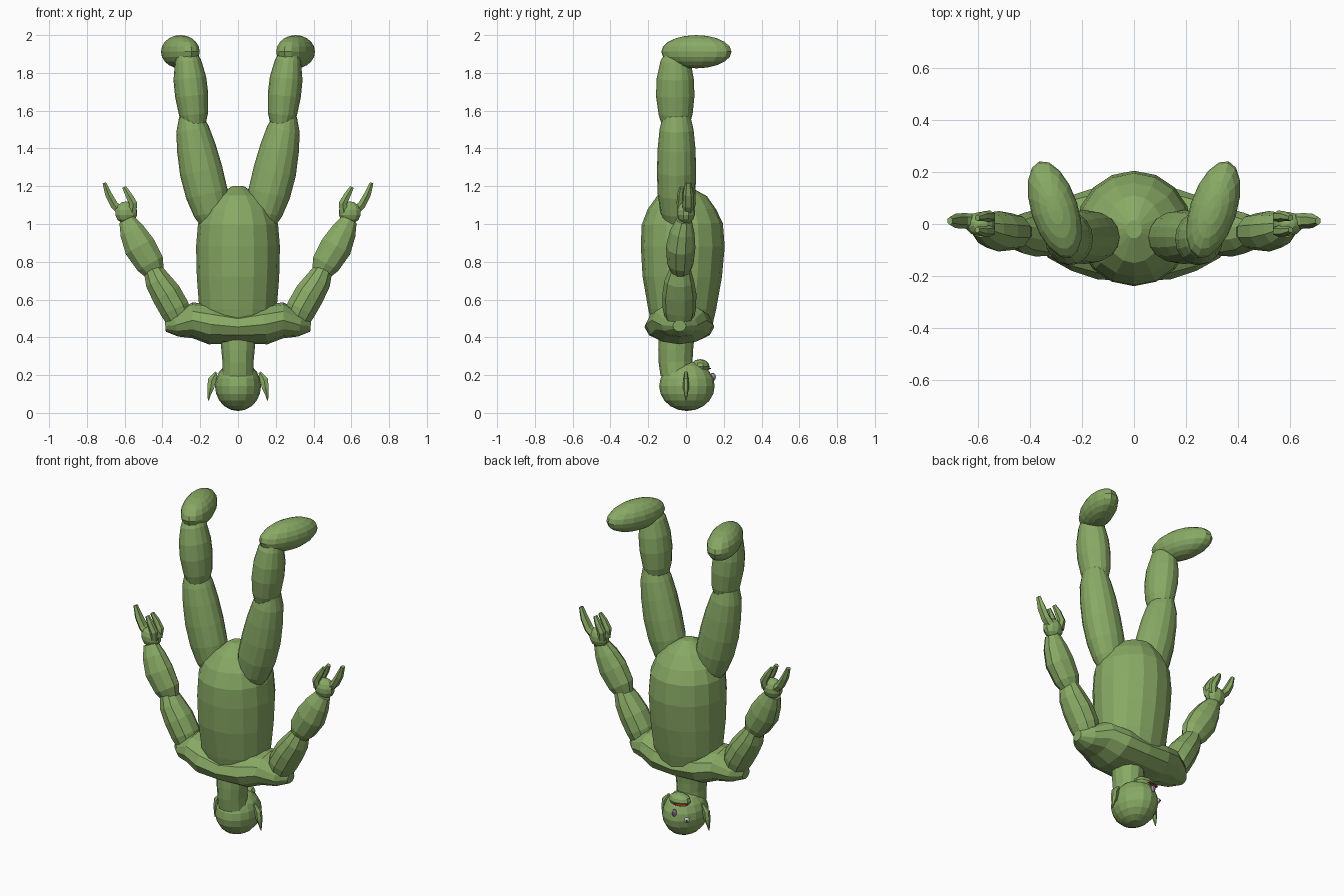
import bpy, bmesh, math
from mathutils import Vector, Matrix


def material(name, rgb):
    m = bpy.data.materials.new(name)
    m.diffuse_color = (*rgb, 1)
    return m


GREEN = material("green skin", (0.25, 0.40, 0.13))
RED = material("mouth red", (0.30, 0.03, 0.02))
LILAC = material("lilac", (0.40, 0.28, 0.45))
WHITE = material("eye white", (0.85, 0.85, 0.85))
DARK = material("pupil dark", (0.02, 0.02, 0.02))


def finish(name, bm, mat):
    bmesh.ops.recalc_face_normals(bm, faces=bm.faces)
    me = bpy.data.meshes.new(name)
    bm.to_mesh(me)
    bm.free()
    me.materials.append(mat)
    ob = bpy.data.objects.new(name, me)
    bpy.context.collection.objects.link(ob)
    return ob


def loft(name, rings, n=12, mat=GREEN, side=1):
    """Rings are (x, y, z, half width along y, half width across)."""
    bm = bmesh.new()
    pts = [Vector((side * r[0], r[1], r[2])) for r in rings]
    loops = []
    for i, r in enumerate(rings):
        t = (pts[min(i + 1, len(pts) - 1)] - pts[max(i - 1, 0)]).normalized()
        v = t.cross(Vector((0, 1, 0))).normalized()
        u = v.cross(t)
        loops.append([bm.verts.new(pts[i] + u * r[3] * math.cos(a) + v * r[4] * math.sin(a))
                      for a in (2 * math.pi * k / n for k in range(n))])
    for a, b in zip(loops, loops[1:]):
        for k in range(n):
            j = (k + 1) % n
            bm.faces.new((a[k], a[j], b[j], b[k]))
    bm.faces.new(loops[0])
    bm.faces.new(loops[-1])
    return finish(name, bm, mat)


def ball(name, loc, size, mat=GREEN, yaw=0, seg=16, rings=10):
    bm = bmesh.new()
    bmesh.ops.create_uvsphere(bm, u_segments=seg, v_segments=rings, radius=1)
    bm.transform(Matrix.Translation(loc) @ Matrix.Rotation(yaw, 4, 'Z') @ Matrix.Diagonal((*size, 1)))
    return finish(name, bm, mat)


# Torso, upside down with the hips at the top
loft("torso", [(0, -.02, .42, .15, .17), (0, -.02, .55, .18, .205), (0, -.02, .72, .21, .218),
               (0, -.017, .88, .222, .222), (0, -.02, 1.0, .215, .212), (0, -.022, 1.08, .18, .18),
               (0, -.02, 1.15, .13, .11), (0, -.02, 1.2, .035, .03)], n=16)

# Shoulder yoke running side to side
half = [(0, .455, -.035, .185, .088), (.14, .468, -.035, .178, .106), (.24, .49, -.035, .145, .095),
        (.33, .465, -.035, .095, .062), (.385, .46, -.035, .035, .03)]
span = [(-h[0], *h[1:]) for h in reversed(half[1:])] + half
loft("shoulders", [(x, y, z, ry, rz) for x, z, y, ry, rz in span])

# Neck and head
loft("neck", [(0, -.05, .20, .085, .085), (0, -.055, .27, .09, .082),
              (0, -.055, .33, .092, .088), (0, -.05, .41, .095, .095)])
ball("head", (0, .005, .142), (.122, .147, .132))
ball("jaw", (-.01, .075, .245), (.07, .05, .04), seg=10, rings=6)

# Face
ball("mouth", (-.035, .108, .235), (.045, .025, .006), RED, seg=10, rings=6)
ball("nose", (-.02, .142, .19), (.013, .016, .022), LILAC, seg=10, rings=6)
ball("eye", (-.082, .108, .15), (.016, .016, .016), WHITE, seg=10, rings=6)
ball("pupil", (-.089, .119, .15), (.006, .006, .006), DARK, seg=8, rings=6)

for side, tag in ((1, "right"), (-1, "left")):
    # Ears
    loft(tag + "_ear", [(.115, 0, .215, .008, .008), (.138, 0, .175, .014, .025),
                        (.145, 0, .13, .016, .02), (.152, 0, .1, .01, .011), (.157, 0, .065, .003, .003)],
         n=6, side=side)

    # Arms
    loft(tag + "_upper_arm", [(.305, -.035, .48, .07, .07), (.335, -.035, .55, .088, .084),
                              (.38, -.035, .63, .09, .084), (.425, -.035, .70, .078, .072),
                              (.455, -.03, .765, .055, .05)], n=10, side=side)
    loft(tag + "_forearm", [(.435, -.03, .73, .045, .05), (.465, -.03, .79, .07, .08),
                            (.52, -.028, .88, .078, .088), (.56, -.02, .96, .065, .07),
                            (.588, -.01, 1.02, .042, .045)], n=10, side=side)

    # Hands with curved fingers
    ball(tag + "_palm", (side * .592, 0, 1.06), (.062, .048, .06), seg=10, rings=7)
    for i, y in enumerate((-.028, .03)):
        loft(f"{tag}_finger_{i + 1}", [(.56, y * .7, 1.06, .02, .026), (.555, y, 1.11, .022, .024),
                                       (.58, y, 1.155, .019, .02), (.603, y * .8, 1.195, .012, .012)],
             n=6, side=side)
    loft(tag + "_thumb", [(.61, .01, 1.06, .03, .028), (.655, .012, 1.10, .03, .024),
                          (.685, .012, 1.155, .028, .021), (.708, .012, 1.218, .016, .011)],
         n=6, side=side)

    # Legs
    loft(tag + "_thigh", [(.125, -.05, .98, .055, .06), (.14, -.05, 1.06, .085, .095),
                          (.165, -.05, 1.16, .10, .112), (.195, -.05, 1.28, .104, .114),
                          (.22, -.05, 1.40, .10, .104), (.24, -.05, 1.50, .09, .088),
                          (.25, -.05, 1.575, .072, .062)], n=16, side=side)
    loft(tag + "_calf", [(.23, -.055, 1.53, .075, .06), (.235, -.055, 1.58, .09, .077),
                         (.245, -.057, 1.68, .102, .088), (.255, -.057, 1.77, .098, .087),
                         (.265, -.055, 1.86, .08, .07), (.275, -.05, 1.91, .055, .05)], n=16, side=side)
    ball(tag + "_foot", (side * .305, .055, 1.912), (.09, .195, .088), yaw=-side * .31)
